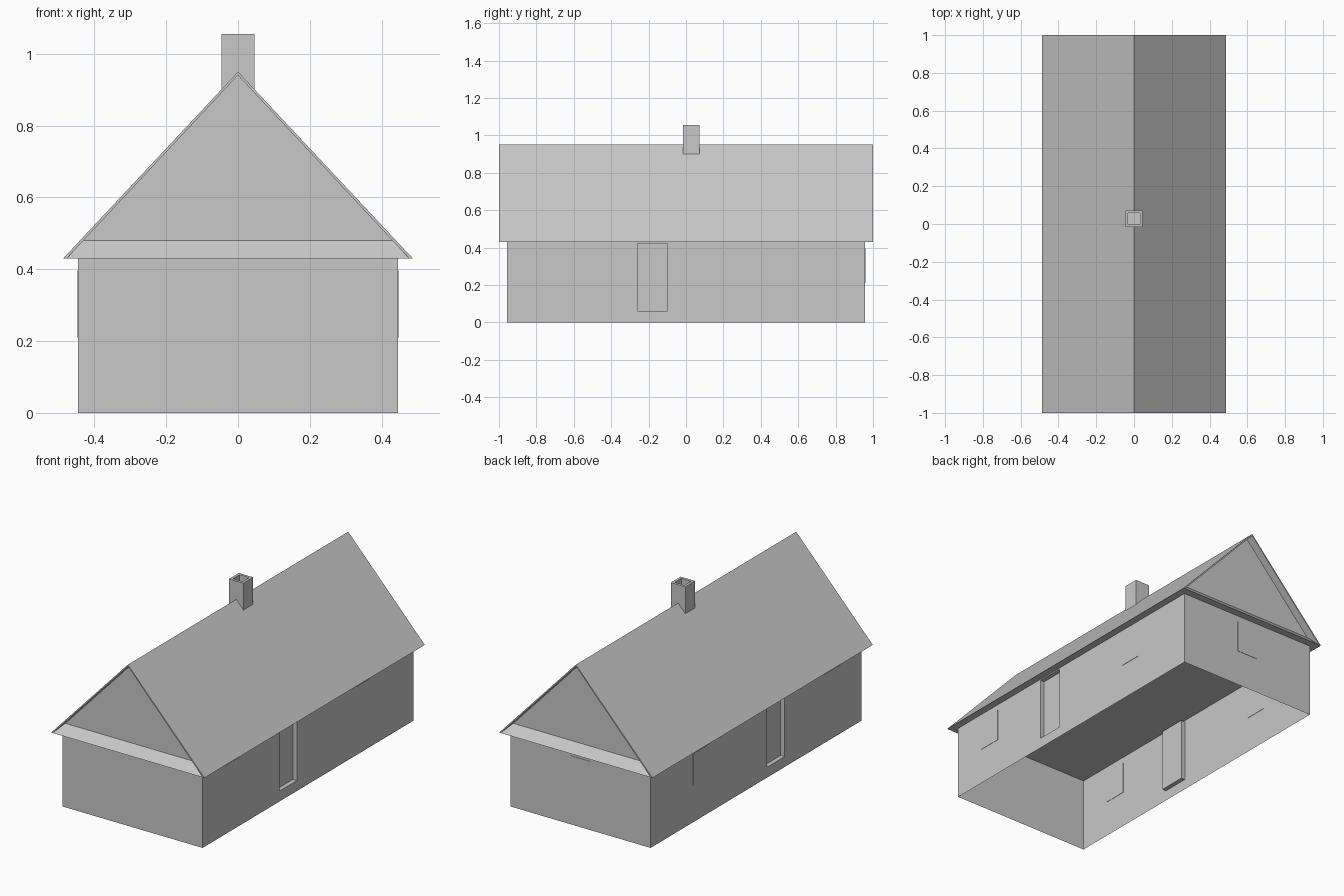
import bpy, bmesh
from mathutils import Vector

cube = bpy.data.objects.get("Cube")
if cube:
    bpy.data.objects.remove(cube, do_unlink=True)

# One plain grey for the whole building
GREY = (0.58, 0.58, 0.58, 1.0)
grey = bpy.data.materials.new("plain_grey")
grey.use_nodes = True
grey.diffuse_color = GREY
grey.node_tree.nodes["Principled BSDF"].inputs["Base Color"].default_value = GREY

WALL_X, WALL_Y = 0.445, 0.957
EAVE_Z, RIDGE_Z = 0.43, 0.95
ROOF_X, ROOF_Y = 0.487, 1.0
SKIN = 0.01


def finish(name, bm, fix_normals=True):
    if fix_normals:
        bmesh.ops.recalc_face_normals(bm, faces=bm.faces)
    mesh = bpy.data.meshes.new(name)
    bm.to_mesh(mesh)
    bm.free()
    mesh.materials.append(grey)
    obj = bpy.data.objects.new(name, mesh)
    bpy.context.collection.objects.link(obj)
    return obj


def box_bm(lo, hi):
    bm = bmesh.new()
    bmesh.ops.create_cube(bm, size=1)
    lo, hi = Vector(lo), Vector(hi)
    for v in bm.verts:
        v.co = (lo + hi) / 2 + v.co * (hi - lo)
    return bm


# Walls: open shell, with a recessed door cut in both long sides
bm = box_bm((-WALL_X, -WALL_Y, 0), (WALL_X, WALL_Y, EAVE_Z))
caps = [f for f in bm.faces if abs(f.normal.z) > 0.9]
bmesh.ops.delete(bm, geom=caps, context='FACES_ONLY')
DOOR_Y, DOOR_Z, DOOR_DEPTH = (-0.26, -0.10), (0.06, 0.423), 0.025
cuts = [((0, y, 0), (0, 1, 0)) for y in DOOR_Y] + [((0, 0, z), (0, 0, 1)) for z in DOOR_Z]
for point, normal in cuts:
    sides = [f for f in bm.faces if abs(f.normal.x) > 0.9]
    edges = {e for f in sides for e in f.edges}
    verts = {v for f in sides for v in f.verts}
    bmesh.ops.bisect_plane(bm, geom=sides + list(edges) + list(verts),
                           plane_co=point, plane_no=normal)
doors = []
for f in bm.faces:
    c = f.calc_center_median()
    if abs(c.x) > 0.4 and DOOR_Y[0] < c.y < DOOR_Y[1] and DOOR_Z[0] < c.z < DOOR_Z[1]:
        doors.append(f)
for f in bmesh.ops.extrude_discrete_faces(bm, faces=doors)["faces"]:
    inward = -DOOR_DEPTH if f.calc_center_median().x > 0 else DOOR_DEPTH
    bmesh.ops.translate(bm, verts=f.verts, vec=(inward, 0, 0))
finish("walls", bm, fix_normals=False)

# Attic: flat soffit, sloped skirts and upright gables at both ends
bm = bmesh.new()
SKIRT_Z, GABLE_X, GABLE_Y = 0.48, 0.432, 0.953
BASE_X = ROOF_X - SKIN
soffit = []
for s in (-1, 1):
    low = [bm.verts.new((x * BASE_X, s * ROOF_Y, EAVE_Z)) for x in (-1, 1)]
    mid = [bm.verts.new((x * GABLE_X, s * GABLE_Y, SKIRT_Z)) for x in (-1, 1)]
    top = bm.verts.new((0, s * GABLE_Y, RIDGE_Z - SKIN))
    skirt = (low[0], low[1], mid[1], mid[0])
    gable = (mid[0], mid[1], top)
    for ring in (skirt, gable):
        bm.faces.new(ring if s < 0 else ring[::-1])
    soffit += low if s < 0 else low[::-1]
bm.faces.new(soffit[::-1])
finish("attic", bm, fix_normals=False)

# Roof: thin folded sheet swept along the ridge
bm = bmesh.new()
profile = [(-ROOF_X, EAVE_Z), (0, RIDGE_Z), (ROOF_X, EAVE_Z),
           (BASE_X, EAVE_Z), (0, RIDGE_Z - SKIN), (-BASE_X, EAVE_Z)]
face = bm.faces.new([bm.verts.new((x, -ROOF_Y, z)) for x, z in profile])
swept = bmesh.ops.extrude_face_region(bm, geom=[face])["geom"]
bmesh.ops.translate(bm, verts=[g for g in swept if isinstance(g, bmesh.types.BMVert)],
                    vec=(0, 2 * ROOF_Y, 0))
finish("roof", bm)

# Chimney: square stack on the ridge with a sunken flue
bm = box_bm((-0.046, -0.017, 0.9), (0.046, 0.072, 1.055))
top = [f for f in bm.faces if f.normal.z > 0.9]
bmesh.ops.inset_region(bm, faces=top, thickness=0.021)
flue = bmesh.ops.extrude_discrete_faces(bm, faces=top)["faces"][0]
bmesh.ops.translate(bm, verts=flue.verts, vec=(0, 0, -0.1))
finish("chimney", bm, fix_normals=False)

# Windows: thin plates on the long sides and the back
WIN_Z, PLATE = (0.21, 0.395), 0.002
for side, s in (("left", 1), ("right", -1)):
    for place, y in (("rear", 0.5), ("front", -0.69)):
        x0, x1 = sorted((s * (WALL_X - PLATE), s * (WALL_X + PLATE)))
        finish(f"{side}_{place}_window",
               box_bm((x0, y - 0.07, WIN_Z[0]), (x1, y + 0.07, WIN_Z[1])))
finish("back_window", box_bm((-0.067, WALL_Y - PLATE, WIN_Z[0]),
                             (0.067, WALL_Y + PLATE, WIN_Z[1])))
